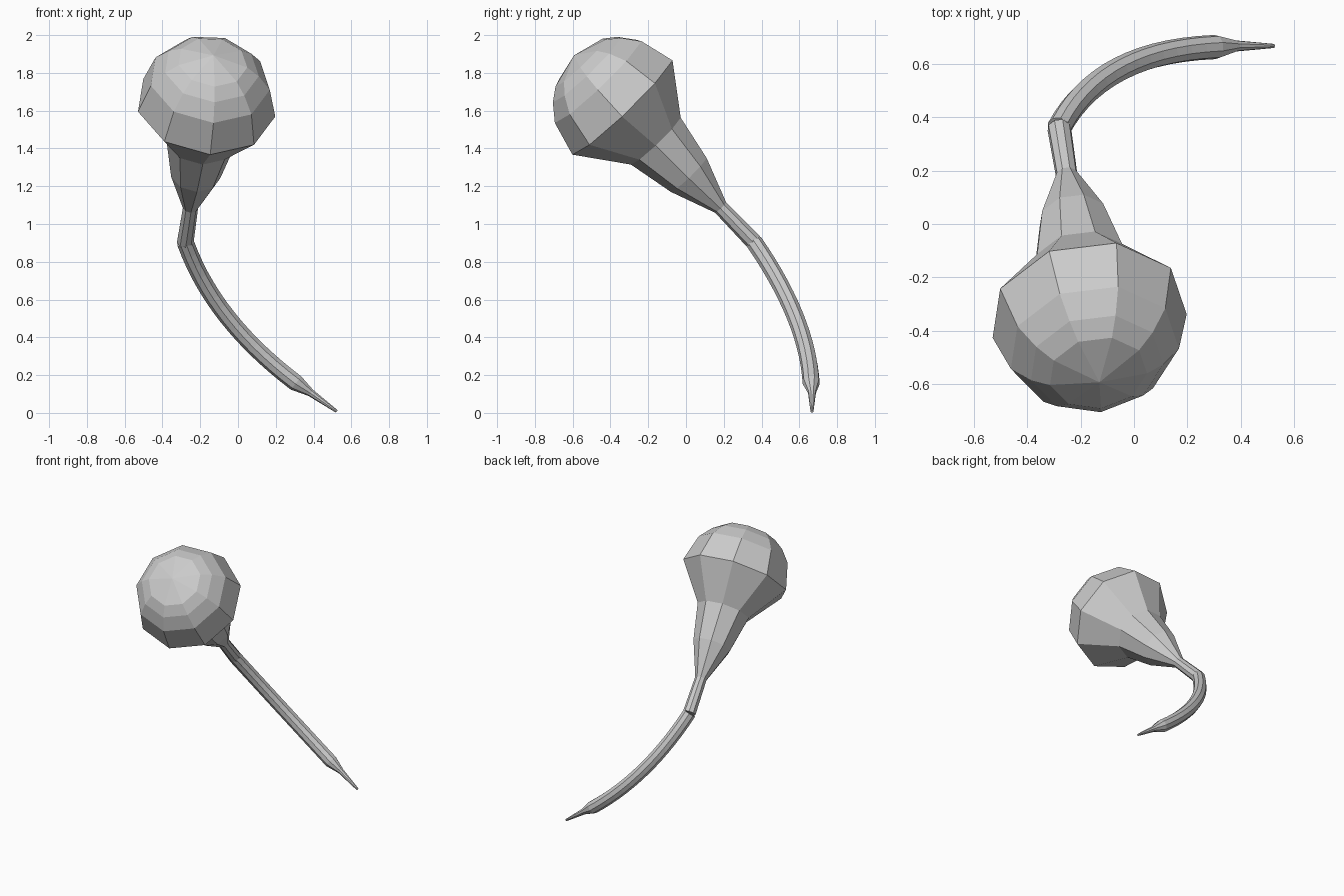
import bpy, bmesh, math
from mathutils import Vector

if "Cube" in bpy.data.objects:
    bpy.data.objects.remove(bpy.data.objects["Cube"])

SIDES = 9


def loft(name, rings, ref):
    """Skin round rings given as (centre, axis, radius); ref sets the first corner."""
    bm = bmesh.new()
    loops = []
    for centre, axis, radius in rings:
        axis = axis.normalized()
        u = (ref - axis * ref.dot(axis)).normalized()
        v = axis.cross(u)
        loops.append([bm.verts.new(centre + radius * (
            u * math.cos(2 * math.pi * i / SIDES) + v * math.sin(2 * math.pi * i / SIDES)))
            for i in range(SIDES)])
    for a, b in zip(loops, loops[1:]):
        for i in range(SIDES):
            j = (i + 1) % SIDES
            bm.faces.new((a[i], a[j], b[j], b[i]))
    bm.faces.new(loops[0][::-1])
    bm.faces.new(loops[-1])
    bmesh.ops.remove_doubles(bm, verts=bm.verts, dist=0.0005)
    bmesh.ops.recalc_face_normals(bm, faces=bm.faces)
    mesh = bpy.data.meshes.new(name)
    bm.to_mesh(mesh)
    bm.free()
    obj = bpy.data.objects.new(name, mesh)
    bpy.context.collection.objects.link(obj)
    return obj


# Bulb and tapering neck along one straight slanted axis
base = Vector((-0.28, 0.36, 0.905))
pole = Vector((-0.13, -0.59, 1.89))
axis = (pole - base).normalized()
R = 0.372
middle = pole - axis * 0.368
profile = [(0.0, 0.045), (0.186, 0.041), (0.363, 0.133), (0.547, 0.185)]
rings = [(base.lerp(pole, t), axis, r) for t, r in profile]
for deg in (90, 60, 43, 30, 0):
    a = math.radians(deg)
    rings.append((middle + axis * R * math.cos(a), axis, max(R * math.sin(a), 0.0001)))
loft("bulb_and_neck", rings, Vector((0.06, -0.70, -0.70)))

# Curved tail following a quadratic curve, ending in a thin pointed tip
p0, p1, p2 = base, Vector((-0.13, 0.645, 0.49)), Vector((0.307, 0.663, 0.16))
steps = 14
tail = []
for k in range(steps + 1):
    t = k / steps
    point = p0 * (1 - t) ** 2 + p1 * 2 * t * (1 - t) + p2 * t * t
    tangent = (p1 - p0) * (1 - t) + (p2 - p1) * t
    tail.append((point, tangent, 0.046))
tip = Vector((0.523, 0.667, 0.008))
tail.append((Vector((0.385, 0.667, 0.107)), tip - p2, 0.021))
tail.append((tip, tip - p2, 0.008))
loft("tail", tail, (p1 - p0).cross(p2 - p1))
